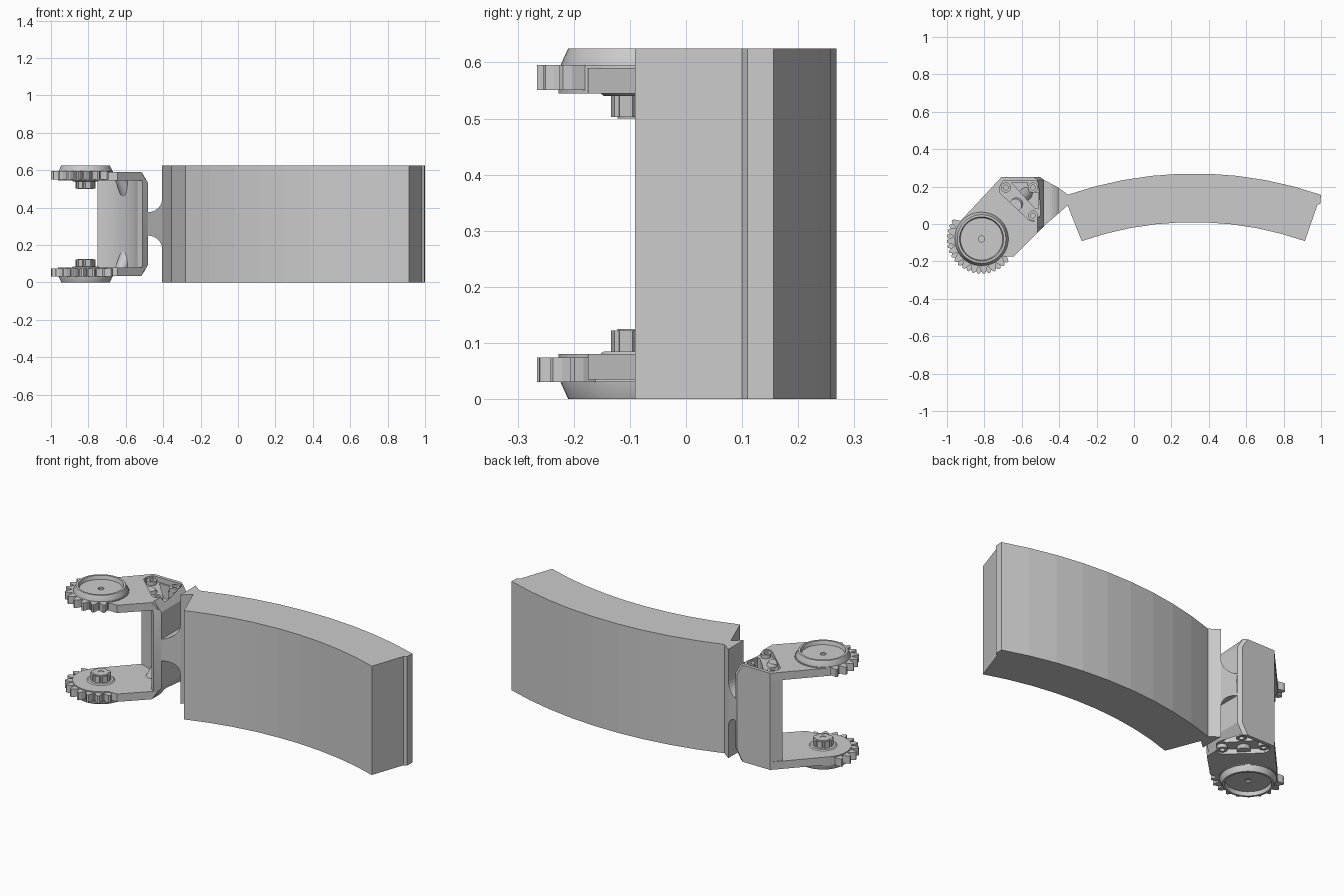
import bpy, bmesh, math
from mathutils import Vector

if "Cube" in bpy.data.objects:
    bpy.data.objects.remove(bpy.data.objects["Cube"])

H = 0.625                 # total height, parts mirror about H/2
GX, GY = -0.815, -0.08    # pivot axis of the gears


def finish(name, bm, smooth=None):
    bmesh.ops.recalc_face_normals(bm, faces=bm.faces)
    me = bpy.data.meshes.new(name)
    bm.to_mesh(me)
    bm.free()
    ob = bpy.data.objects.new(name, me)
    bpy.context.collection.objects.link(ob)
    if smooth:
        bpy.ops.object.select_all(action='DESELECT')
        ob.select_set(True)
        bpy.context.view_layer.objects.active = ob
        bpy.ops.object.shade_smooth_by_angle(angle=math.radians(smooth))
    return ob


def add_loft(bm, layers, flip=False):
    """Stack of outlines (z, points), capped at both ends."""
    rings = [[bm.verts.new((x, y, H - z if flip else z)) for x, y in pts]
             for z, pts in layers]
    n = len(rings[0])
    for a, b in zip(rings, rings[1:]):
        for i in range(n):
            j = (i + 1) % n
            bm.faces.new((a[i], a[j], b[j], b[i]))
    bm.faces.new(rings[0])
    bm.faces.new(rings[-1])


def loft(name, layers, flip=False, smooth=None):
    bm = bmesh.new()
    add_loft(bm, layers, flip)
    return finish(name, bm, smooth)


def lathe(name, profile, cx, cy, flip=False, n=48):
    """Closed (radius, z) profile turned about a vertical axis."""
    bm = bmesh.new()
    rings = []
    for k in range(n):
        a = 2 * math.pi * k / n
        rings.append([bm.verts.new((cx + r * math.cos(a), cy + r * math.sin(a),
                                    H - z if flip else z)) for r, z in profile])
    m = len(profile)
    for k in range(n):
        a, b = rings[k], rings[(k + 1) % n]
        for i in range(m):
            j = (i + 1) % m
            bm.faces.new((a[i], b[i], b[j], a[j]))
    return finish(name, bm, 25)


def arc(cx, cy, r, a0, a1, n):
    return [(cx + r * math.cos(math.radians(a0 + (a1 - a0) * i / n)),
             cy + r * math.sin(math.radians(a0 + (a1 - a0) * i / n)))
            for i in range(n + 1)]


# Curved block with a small lip at each upper end
block = (arc(0.322, -1.80, 2.07, 109.1, 70.9, 9)
         + [(0.997, 0.11), (0.98, 0.10)]
         + arc(0.317, -1.80, 1.81, 70.75, 109.25, 9)
         + [(-0.355, 0.10)])
loft("curved_block", [(0, block), (H, block)])

# Full-height hinge flange touching the block
flange = [(-0.405, 0.055), (-0.354, 0.10), (-0.354, 0.157), (-0.405, 0.195)]
loft("hinge_flange", [(0, flange), (H, flange)])

# Neck: flared side profile, narrowing toward the flange
bm = bmesh.new()
upper = [(-0.52, 0.375)] + arc(-0.48, 0.45, 0.075, 270, 360, 8)
side = upper + [(x, H - z) for x, z in reversed(upper)]
front, back = [], []
for x, z in side:
    t = min(max((x + 0.48) / 0.075, 0), 1)
    front.append(bm.verts.new((x, -0.01 + 0.065 * t, z)))
    back.append(bm.verts.new((x, 0.235 - 0.04 * t, z)))
for i in range(len(side)):
    j = (i + 1) % len(side)
    bm.faces.new((front[i], front[j], back[j], back[i]))
bm.faces.new(front)
bm.faces.new(back)
finish("neck", bm)

# Upright web of the yoke, hollowed toward the pivot, chamfered at the ends


def web_outline(dx):
    return (arc(GX, GY, 0.285, 77, 12, 12)
            + [(-0.51 - dx * 0.4, -0.04), (-0.48 - dx, -0.01 - dx * 0.4),
               (-0.48 - dx, 0.235), (-0.50 - dx, 0.25), (-0.71, 0.25)])


web = loft("yoke_web", [(0.036, web_outline(0.035)), (0.095, web_outline(0)),
                        (H - 0.095, web_outline(0)), (H - 0.036, web_outline(0.035))],
           smooth=20)


# Arm plates, top and bottom
def arm_outline(dx):
    return ([(-0.71, 0.25), (-0.50 - dx, 0.25), (-0.48 - dx, 0.235),
             (-0.48 - dx, -0.01 - dx)]
            + [(-0.645, -0.175)]
            + arc(GX, GY, 0.148, 320, 140, 16))


arms = []
for flip, tag in ((False, "upper"), (True, "lower")):
    arms.append(loft(tag + "_arm", [(0.545, arm_outline(0.012)),
                                    (0.59, arm_outline(0.036))], flip))

    # Partial gear: teeth only on the side away from the yoke
    start = 140 if not flip else 149
    teeth = []
    for k in range(10):
        a = start + 18 * k
        for da, r in ((0, 0.15), (3.5, 0.173), (6.5, 0.186), (9.5, 0.186),
                      (12.5, 0.173), (16, 0.15)):
            t = math.radians(a + da)
            teeth.append((GX + r * math.cos(t), GY + r * math.sin(t)))
    teeth += arc(GX, GY, 0.148, start + 182, start + 356, 16)
    loft(tag + "_gear", [(0.551, teeth), (0.595, teeth)], flip)

    # Dished outer boss with inner collar and bore
    lathe(tag + "_boss", [(0.016, 0.604), (0.113, 0.604), (0.118, 0.625),
                          (0.130, 0.625), (0.144, 0.594), (0.144, 0.552),
                          (0.082, 0.552), (0.066, 0.54), (0.045, 0.54),
                          (0.042, 0.50), (0.016, 0.50)], GX, GY, flip)

    # Splined hub pointing inward
    spline = []
    for k in range(8):
        for da, r in ((0, 0.054), (28, 0.054), (31, 0.046), (42, 0.046)):
            t = math.radians(45 * k + da)
            spline.append((GX + r * math.cos(t), GY + r * math.sin(t)))
    loft(tag + "_hub", [(0.503, spline), (0.56, spline)], flip)

    # Screw bosses in the pocket corners
    for i, (x, y) in enumerate(((-0.685, 0.195), (-0.54, 0.195), (-0.54, 0.045))):
        lathe(f"{tag}_screw_boss_{i}", [(0.013, 0.583), (0.027, 0.583),
                                        (0.027, 0.545), (0.013, 0.545)],
              x, y, flip, 20)

    # Tilted post in the pocket
    bm = bmesh.new()
    ring = arc(0, 0, 0.034, 0, 342, 19)
    add_loft(bm, [(0.40, [(x - 0.57, y + 0.17) for x, y in ring]),
                  (0.58, [(x - 0.635, y + 0.10) for x, y in ring])], flip)
    finish(tag + "_post", bm, 30)

# Pockets cut in both yoke ends: shallow tray plus deep well
tray = [(-0.70, 0.23), (-0.525, 0.23), (-0.512, 0.22), (-0.497, 0.05),
        (-0.535, 0.015), (-0.56, 0.02), (-0.715, 0.165), (-0.72, 0.195)]
well = [(-0.655, 0.222), (-0.57, 0.222), (-0.565, 0.17), (-0.51, 0.165),
        (-0.51, 0.08), (-0.53, 0.085), (-0.59, 0.15)]
for name, poly, z0 in (("tray_cutter", tray, 0.562), ("well_cutter", well, 0.42)):
    bm = bmesh.new()
    for flip in (False, True):
        add_loft(bm, [(z0, poly), (0.66, poly)], flip)
    cutter = finish(name, bm)
    cutter.hide_render = True
    cutter.hide_viewport = True
    for ob in [web] + arms:
        mod = ob.modifiers.new(name, 'BOOLEAN')
        mod.operation = 'DIFFERENCE'
        mod.solver = 'EXACT'
        mod.object = cutter
